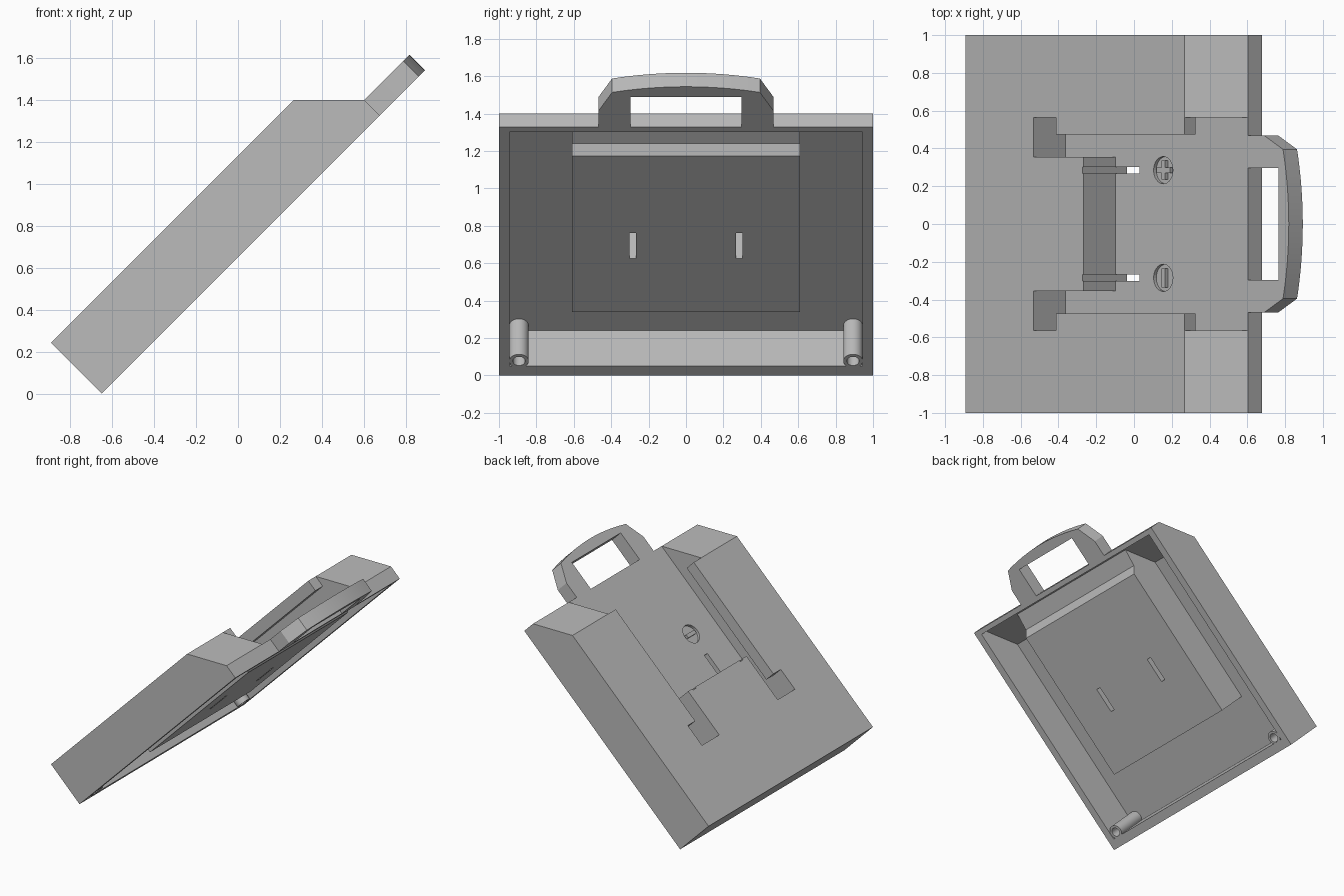
import bpy, bmesh, math
from mathutils import Matrix

if "Cube" in bpy.data.objects:
    bpy.data.objects.remove(bpy.data.objects["Cube"], do_unlink=True)

grey = bpy.data.materials.new("plain_grey")
grey.use_nodes = True
grey.diffuse_color = (0.5, 0.5, 0.5, 1)
grey.node_tree.nodes["Principled BSDF"].inputs["Base Color"].default_value = (0.5, 0.5, 0.5, 1)

# Parts are modelled lying flat (x along the slope, z = thickness), then tilted 45 degrees
TILT = Matrix.Translation((-0.65, 0, 0)) @ Matrix.Rotation(-math.pi / 4, 4, 'Y')


def prism(name, points, low, high, axis='z'):
    """Extrude a closed outline between low and high along y or z."""
    bm = bmesh.new()
    place = (lambda a, b, h: (a, b, h)) if axis == 'z' else (lambda a, b, h: (a, h, b))
    base = [bm.verts.new(place(a, b, low)) for a, b in points]
    top = [bm.verts.new(place(a, b, high)) for a, b in points]
    bm.faces.new(base)
    bm.faces.new(top)
    for i in range(len(base)):
        j = (i + 1) % len(base)
        bm.faces.new((base[i], base[j], top[j], top[i]))
    bmesh.ops.recalc_face_normals(bm, faces=bm.faces)
    mesh = bpy.data.meshes.new(name)
    bm.to_mesh(mesh)
    bm.free()
    mesh.materials.append(grey)
    ob = bpy.data.objects.new(name, mesh)
    bpy.context.collection.objects.link(ob)
    ob.matrix_world = TILT
    return ob


def box(name, x0, x1, y0, y1, z0, z1):
    return prism(name, [(x0, y0), (x1, y0), (x1, y1), (x0, y1)], z0, z1)


def disc(name, x, y, r, z0, z1, n=32):
    ring = [math.tau * i / n for i in range(n)]
    return prism(name, [(x + r * math.cos(a), y + r * math.sin(a)) for a in ring], z0, z1)


def mirrored(half):
    return half + [(x, -y) for x, y in reversed(half)]


def combine(ob, tool, operation='DIFFERENCE'):
    tool.hide_render = True
    mod = ob.modifiers.new("combine", 'BOOLEAN')
    mod.operation, mod.solver, mod.object = operation, 'EXACT', tool
    bpy.context.view_layer.objects.active = ob
    bpy.ops.object.modifier_apply(modifier=mod.name)
    bpy.data.objects.remove(tool, do_unlink=True)


def smooth(ob):
    bpy.ops.object.select_all(action='DESELECT')
    ob.select_set(True)
    bpy.context.view_layer.objects.active = ob
    bpy.ops.object.shade_smooth_by_angle(angle=math.radians(25))


# Case with a bevelled upper end, hollowed from beneath
END, TOP, FLOOR = 1.877, 0.343, 0.105
BEVEL = END + FLOOR - TOP
case = prism("case", [(0, 0), (END, 0), (END, FLOOR), (BEVEL, TOP), (0, TOP)], -1, 1, 'y')
combine(case, prism("cavity", [(0.07, -0.1), (1.84, -0.1), (1.84, 0.06), (1.63, 0.27),
                               (0.07, 0.27)], -0.945, 0.945, 'y'))

# Housing inside the case that carries the sliding channel
combine(case, prism("housing", [(0.47, 0.008), (1.65, 0.008), (1.7, 0.055), (1.86, 0.075),
                                (1.86, 0.11), (1.635, 0.32), (0.47, 0.32)],
                    -0.61, 0.61, 'y'), 'UNION')

# Forked channel with overhanging edges, open at the bevelled end
fork = [(0.885, 0.355), (0.51, 0.355), (0.51, 0.565)]
combine(case, prism("channel", mirrored(fork + [(2, 0.565)]), FLOOR, 0.258))
combine(case, prism("opening", mirrored(fork + [(0.68, 0.565), (0.68, 0.475), (BEVEL, 0.475),
                                                (BEVEL, 0.565), (2, 0.565)]), 0.25, 0.5))

# Contact slots and round marks in the channel floor
for side in (-1, 1):
    y = side * 0.285
    combine(case, box("slot", 0.875, 1.067, y - 0.018, y + 0.018, -0.1, 0.5))
    combine(case, disc("mark_recess", 1.243, y, 0.072, 0.085, 0.2))
    box("mark_bar", 1.229, 1.257, y - 0.05, y + 0.05, 0.08, FLOOR)
for x in (1.193, 1.257):
    box("cross_bar", x, x + 0.036, 0.271, 0.299, 0.08, FLOOR)

# Carrying handle with a gently arched grip
arch = [(2.14 + 0.043 * (1 - (t / 8) ** 2), 0.395 * t / 8) for t in range(8, -9, -1)]
handle = prism("handle", [(END, 0.297), (END, 0.468), (2.0, 0.468)] + arch
               + [(2.0, -0.468), (END, -0.468), (END, -0.297), (2.105, -0.297), (2.105, 0.297)],
               0, FLOOR)
smooth(handle)

# Hollow screw posts in the lower corners
for side, label in ((1, "left"), (-1, "right")):
    y = side * 0.893
    post = disc(label + "_screw_post", 0.106, y, 0.052, 0.002, 0.29)
    combine(post, disc("bore", 0.106, y, 0.033, -0.1, 0.22))
    smooth(post)
